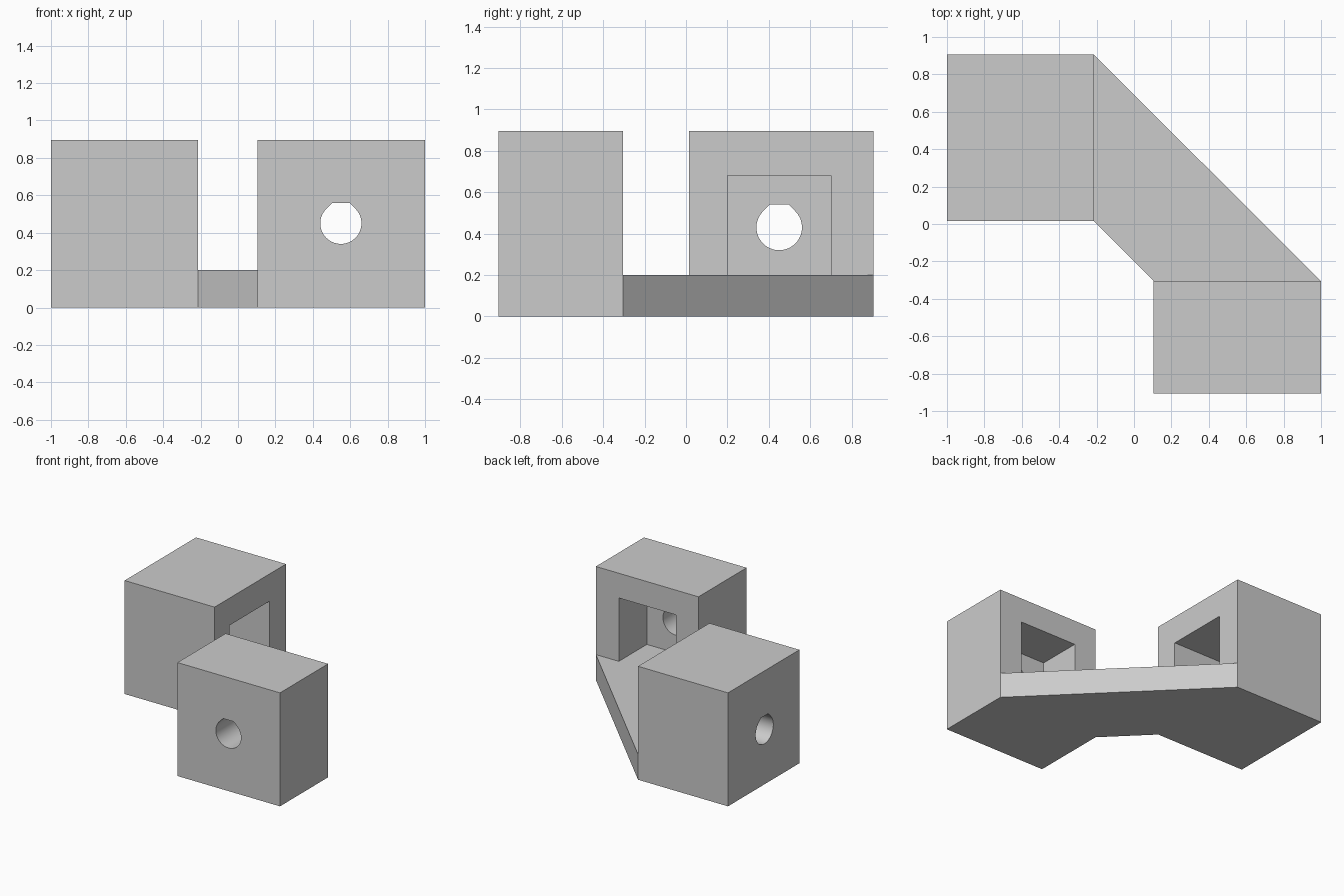
import bpy
import bmesh
import math
from mathutils import Matrix

cube = bpy.data.objects.get("Cube")
if cube:
    bpy.data.objects.remove(cube, do_unlink=True)

grey = bpy.data.materials.new("plain grey")
grey.use_nodes = True
grey.diffuse_color = (0.6, 0.6, 0.6, 1)
grey.node_tree.nodes["Principled BSDF"].inputs["Base Color"].default_value = (0.6, 0.6, 0.6, 1)

BASE = 0.2      # height of the bridge and of the pocket floors
HEIGHT = 0.895  # height of the blocks
WALL = 0.25     # thickness of the wall behind each pocket


def prism(name, outline, depth, placement=None):
    """Extrude a flat outline along local z, then place it."""
    bm = bmesh.new()
    face = bm.faces.new([bm.verts.new((x, y, 0)) for x, y in outline])
    result = bmesh.ops.extrude_face_region(bm, geom=[face])
    top = [v for v in result["geom"] if isinstance(v, bmesh.types.BMVert)]
    bmesh.ops.translate(bm, verts=top, vec=(0, 0, depth))
    if placement:
        bm.transform(placement)
    bmesh.ops.recalc_face_normals(bm, faces=bm.faces)
    mesh = bpy.data.meshes.new(name)
    bm.to_mesh(mesh)
    bm.free()
    mesh.materials.append(grey)
    obj = bpy.data.objects.new(name, mesh)
    bpy.context.collection.objects.link(obj)
    return obj


def box(name, low, high):
    outline = [(low[0], low[1]), (high[0], low[1]), (high[0], high[1]), (low[0], high[1])]
    return prism(name, outline, high[2] - low[2], Matrix.Translation((0, 0, low[2])))


def bore(name, axis, across, z, start):
    """Round hole with 45 degree shoulders and a flat roof, running along x or y."""
    r = 0.11
    steps = 48
    outline = [(r * math.cos(a), r * math.sin(a)) for a in
               (math.radians(135 + 270 * i / steps) for i in range(steps + 1))]
    flat = r * math.tan(math.radians(22.5))
    outline += [(flat, r), (-flat, r)]
    upright = Matrix.Rotation(math.radians(90), 4, 'X')
    if axis == 'X':
        place = Matrix.Translation((start, across, z)) @ Matrix.Rotation(math.radians(90), 4, 'Z') @ upright
    else:
        place = Matrix.Translation((across, start, z)) @ Matrix.Rotation(math.radians(180), 4, 'Z') @ upright
    return prism(name, outline, WALL + 0.2, place)


def cut(target, cutters):
    bpy.ops.object.select_all(action='DESELECT')
    bpy.context.view_layer.objects.active = target
    target.select_set(True)
    for cutter in cutters:
        mod = target.modifiers.new("cut", 'BOOLEAN')
        mod.operation = 'DIFFERENCE'
        mod.solver = 'EXACT'
        mod.object = cutter
        bpy.ops.object.modifier_apply(modifier=mod.name)
        bpy.data.objects.remove(cutter, do_unlink=True)
    bpy.ops.object.shade_smooth_by_angle(angle=math.radians(30))


# Rear block: pocket opens towards +x, bore leaves through -x
rear = box("rear_block", (-1, 0.015, 0), (-0.215, 0.905, HEIGHT))
cut(rear, [box("rear_pocket", (-1 + WALL, 0.2, BASE), (-0.1, 0.7, 0.68)),
           bore("rear_bore", 'X', 0.45, 0.43, -1.1)])

# Front block: pocket opens towards +y, bore leaves through -y
front = box("front_block", (0.105, -0.905, 0), (1, -0.305, HEIGHT))
cut(front, [box("front_pocket", (0.3, -0.905 + WALL, BASE), (0.8, -0.2, 0.7)),
            bore("front_bore", 'Y', 0.55, 0.45, -1)])

# Low slanted bridge joining the pocket sides of both blocks
prism("bridge", [(-0.215, 0.015), (0.105, -0.305), (1, -0.305), (-0.215, 0.905)], BASE)
